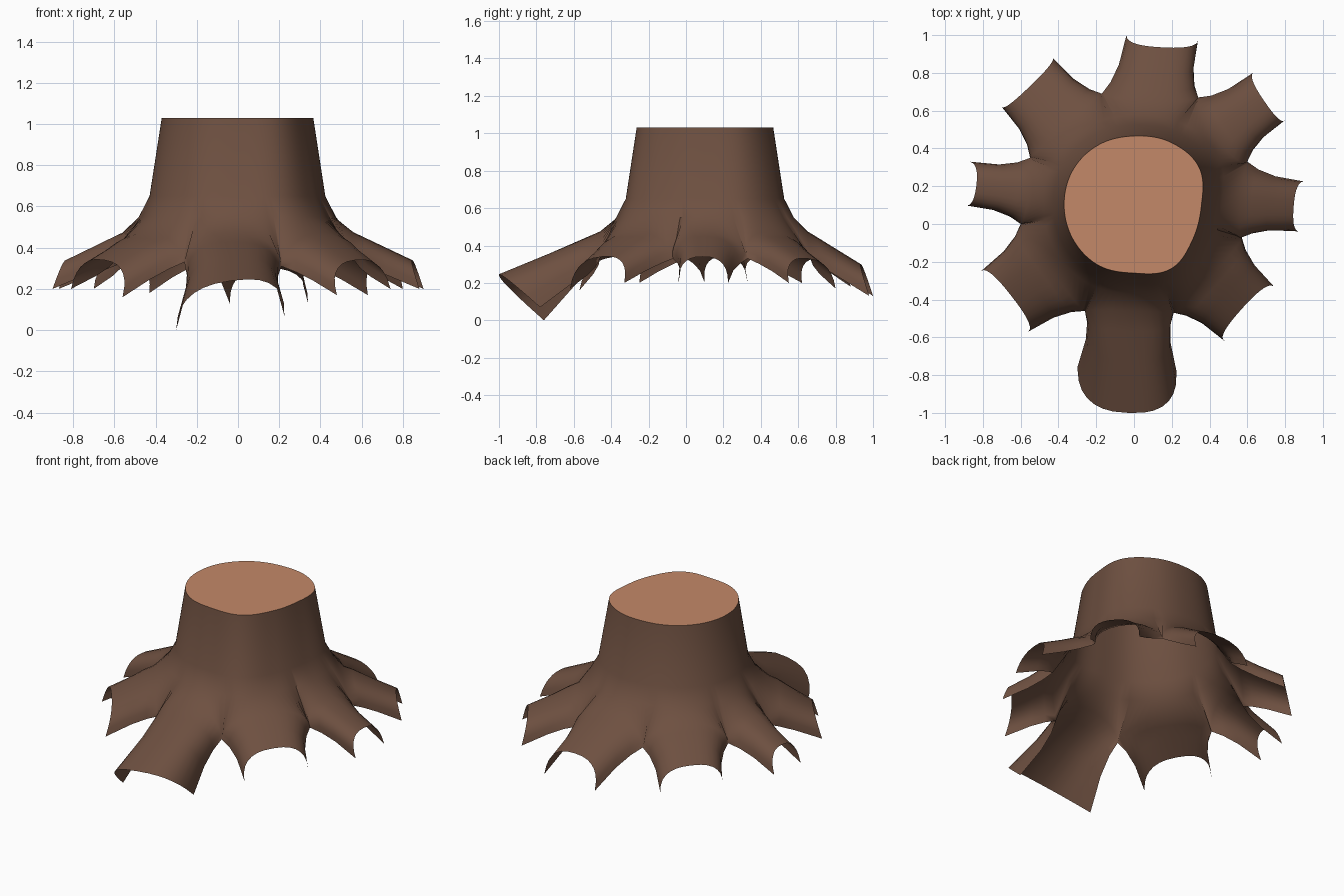
import bpy, bmesh, math
from mathutils import Vector as V

if "Cube" in bpy.data.objects:
    bpy.data.objects.remove(bpy.data.objects["Cube"])

CENTRE = V((0, 0.1, 0))
N = 14  # columns per root

# Trunk radius every 30 degrees (one flattened side)
RADII = [.357, .398, .385, .366, .37, .373, .37, .37, .37, .36, .39, .36]

# Each root, counter-clockwise from the front: first corner, crest end, second corner
ROOTS = [
    ((-.30, -.76, 0), (-.03, -1, .24), (.225, -.78, .07)),
    ((.48, -.62, .17), (.57, -.45, .34), (.74, -.33, .20)),
    ((.88, -.04, .20), (.845, .09, .34), (.90, .225, .20)),
    ((.80, .55, .20), (.69, .65, .33), (.63, .80, .17)),
    ((.34, .98, .13), (.15, .935, .30), (-.04, 1, .13)),
    ((-.43, .88, .18), (-.55, .73, .33), (-.70, .62, .20)),
    ((-.87, .33, .20), (-.835, .20, .34), (-.90, .10, .20)),
    ((-.81, -.25, .20), (-.65, -.38, .34), (-.56, -.57, .16)),
]
# Valley before each root
VALLEYS = [(-.26, -.46, .33), (.21, -.47, .31), (.57, -.07, .33), (.60, .33, .33),
           (.34, .67, .32), (-.17, .69, .33), (-.55, .35, .33), (-.60, 0, .33)]


def material(name, rgb):
    m = bpy.data.materials.new(name)
    m.diffuse_color = (*rgb, 1)
    m.use_nodes = True
    m.node_tree.nodes["Principled BSDF"].inputs["Base Color"].default_value = m.diffuse_color
    return m


def radius(a):
    t = (math.degrees(a) % 360) / 30
    i, f = int(t), t % 1
    p = [RADII[(i + k) % 12] for k in (-1, 0, 1, 2)]
    return p[1] + .5 * f * (p[2] - p[0] + f * (2*p[0] - 5*p[1] + 4*p[2] - p[3]
                            + f * (3*(p[1] - p[2]) + p[3] - p[0])))


def ring_point(a, scale, z):
    r = radius(a) * scale
    return CENTRE + V((r * math.cos(a), r * math.sin(a), z))


def angle(p, ref=None):
    a = math.atan2(p.y - CENTRE.y, p.x - CENTRE.x)
    while ref is not None and a < ref:
        a += 2 * math.pi
    return a


def arch(left, crest, right, power):
    mid, pts = (left + right) / 2, []
    for j in range(N + 1):
        t = (j / N * 2 - 1) * math.pi / 2
        s = math.copysign(abs(math.sin(t)) ** power, t)
        c = max(0, math.cos(t)) ** power
        pts.append(mid + (right - left) / 2 * s + (crest - mid) * c)
    return pts


def make_object(name, bm, mat):
    me = bpy.data.meshes.new(name)
    bm.to_mesh(me)
    bm.free()
    me.materials.append(mat)
    ob = bpy.data.objects.new(name, me)
    bpy.context.collection.objects.link(ob)
    return ob


# Open shell: trunk flaring into arched roots
bm = bmesh.new()
rim = []
for k, root in enumerate(ROOTS):
    cl, m, cr = map(V, root)
    vl, vr = V(VALLEYS[k]), V(VALLEYS[(k + 1) % 8])
    a0 = angle(vl)
    am = angle(m, a0)
    a1 = angle(vr, am)
    angles = [a0 + (am - a0) * j * 2 / N if j * 2 <= N else
              am + (a1 - am) * (j * 2 / N - 1) for j in range(N + 1)]
    rows = [[ring_point(a, s, z) for a in angles]
            for s, z in ((1, 1.03), (1.16, .65), (1.3, .55))]
    rim += rows[0][:-1]
    shoulder = CENTRE + V((.56 * math.cos(am), .56 * math.sin(am), .475))
    rows.append(arch(vl, shoulder, vr, 1))
    # narrow waist of the root, then its flared open end
    across = (cr - cl).normalized() * .025
    for f, w in ((.2, .8), (.5, 1), (1, 0)):
        rows.append(arch(vl.lerp(cl, f) + across * w, shoulder.lerp(m, f),
                         vr.lerp(cr, f) - across * w, .78))
    grid = [[bm.verts.new(p) for p in row] for row in rows]
    for r in range(len(grid) - 1):
        for c in range(N):
            bm.faces.new((grid[r][c], grid[r+1][c], grid[r+1][c+1], grid[r][c+1]))
bmesh.ops.remove_doubles(bm, verts=bm.verts, dist=.0005)
bark = make_object("stump_bark", bm, material("bark", (.155, .08, .052)))
bpy.context.view_layer.objects.active = bark
bark.select_set(True)
bpy.ops.object.shade_smooth_by_angle(angle=math.radians(50))

# Flat sawn top
bm = bmesh.new()
bm.faces.new([bm.verts.new(p) for p in rim])
make_object("cut_top", bm, material("cut_wood", (.55, .25, .14)))
